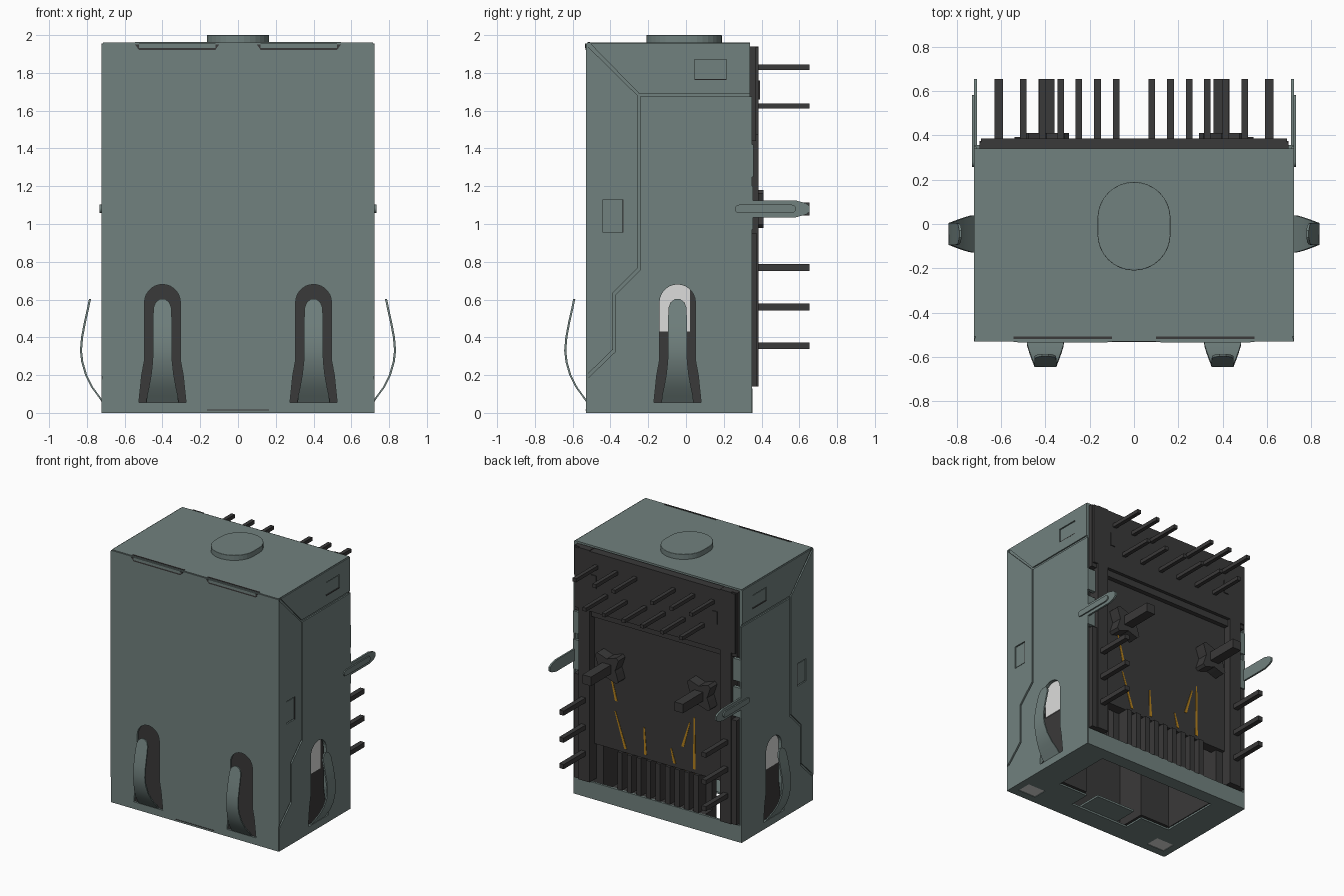
import bpy, bmesh, math
from mathutils import Vector

if "Cube" in bpy.data.objects:
    bpy.data.objects.remove(bpy.data.objects["Cube"], do_unlink=True)


def material(name, rgb):
    m = bpy.data.materials.new(name)
    m.use_nodes = True
    m.diffuse_color = (*rgb, 1)
    m.node_tree.nodes["Principled BSDF"].inputs["Base Color"].default_value = (*rgb, 1)
    return m


STEEL = material("grey green steel", (0.165, 0.22, 0.21))
BLACK = material("black plastic", (0.042, 0.041, 0.041))
GOLD = material("gold contact", (0.46, 0.22, 0.012))
LIGHT = material("pale lamp plastic", (0.72, 0.72, 0.71))


def finish(bm, name, mat, smooth=False):
    bmesh.ops.recalc_face_normals(bm, faces=bm.faces)
    me = bpy.data.meshes.new(name)
    bm.to_mesh(me)
    bm.free()
    me.materials.append(mat)
    ob = bpy.data.objects.new(name, me)
    bpy.context.collection.objects.link(ob)
    if smooth:
        bpy.context.view_layer.objects.active = ob
        bpy.ops.object.select_all(action='DESELECT')
        ob.select_set(True)
        bpy.ops.object.shade_smooth_by_angle(angle=math.radians(35))
    return ob


def box(name, mat, x, y, z):
    bm = bmesh.new()
    bmesh.ops.create_cube(bm, size=1)
    for v in bm.verts:
        v.co = Vector([(a + b) / 2 + c * (b - a) for (a, b), c in zip((x, y, z), v.co)])
    return finish(bm, name, mat)


def plate(name, mat, axis, lo, hi, outline, holes=(), smooth=False):
    """Extrude a 2D outline with holes along an axis (0=x, 1=y, 2=z)."""
    bm = bmesh.new()
    for loop in (outline, *holes):
        vs = []
        for p in loop:
            c = list(p)
            c.insert(axis, lo)
            vs.append(bm.verts.new(c))
        for i, v in enumerate(vs):
            bm.edges.new((v, vs[(i + 1) % len(vs)]))
    n = [0, 0, 0]
    n[axis] = 1
    bmesh.ops.triangle_fill(bm, use_beauty=True, edges=bm.edges[:], normal=n)
    new = bmesh.ops.extrude_face_region(bm, geom=bm.faces[:])["geom"]
    bmesh.ops.translate(bm, vec=Vector(n) * (hi - lo),
                        verts=[g for g in new if isinstance(g, bmesh.types.BMVert)])
    return finish(bm, name, mat, smooth)


def rect(a0, a1, b0, b1):
    return [(a0, b0), (a1, b0), (a1, b1), (a0, b1)]


def stadium(cu, cv, r, half, n=12):
    """Capsule with its long direction along v."""
    return [(cu + r * math.cos(t), cv + (half if k < n + 1 else -half) + r * math.sin(t))
            for k in range(2 * n + 2)
            for t in [math.pi * (k if k <= n else k - 1) / n]]


def slot(c):
    """Arched spring window flaring at the foot."""
    arc = [(c + .095 * math.cos(math.pi * i / 14), .585 + .095 * math.sin(math.pi * i / 14))
           for i in range(15)]
    return [(c - .125, .055), (c + .125, .055), (c + .11, .2), (c + .095, .28),
            *arc, (c - .095, .28), (c - .11, .2)]


def finger(name, place):
    """Curved spring finger; place(out, across, z) maps it to the shell face."""
    path = [(-.006, .05, .085), (.022, .09, .082), (.055, .135, .072), (.088, .2, .06),
            (.108, .27, .052), (.115, .33, .05), (.109, .4, .05), (.094, .48, .05),
            (.077, .555, .048), (.071, .585, .037), (.067, .602, .015)]
    bm = bmesh.new()
    rows = [[bm.verts.new(place(o - d, w * s, z)) for d, s in ((0, -1), (0, 1), (.011, 1), (.011, -1))]
            for o, z, w in path]
    for a, b in zip(rows, rows[1:]):
        for i in range(4):
            bm.faces.new((a[i], a[(i + 1) % 4], b[(i + 1) % 4], b[i]))
    bm.faces.new(rows[0])
    bm.faces.new(rows[-1])
    finish(bm, name, STEEL, True)


# --- Shell: front, top and floor sheets
plate("shell_front", STEEL, 1, -.53, -.515, rect(-.72, .72, 0, 1.955), [slot(-.4), slot(.4)])
plate("shell_top", STEEL, 2, 1.945, 1.96, rect(-.715, .715, -.525, .34))
opening = [(-.5, .25), (-.5, -.22), (-.25, -.22), (-.25, -.38), (.25, -.38), (.25, -.22),
           (.5, -.22), (.5, .25)]
lamp_holes = [rect(s * .59 - .075, s * .59 + .075, -.47, -.36) for s in (-1, 1)]
plate("shell_floor", STEEL, 2, 0, .014, rect(-.715, .715, -.525, .35), [opening, *lamp_holes])
box("shell_back_lip", STEEL, (-.715, .715), (.335, .352), (0, .13))
box("floor_tongue", STEEL, (-.165, .165), (-.5, -.2), (.015, .03))
box("front_foot_seam", BLACK, (-.165, .165), (-.532, -.529), (.012, .018))

# --- Rounded button on top
bump = plate("top_button", STEEL, 2, 1.955, 2.0, stadium(0, -.01, .165, .035, 16))
bev = bump.modifiers.new("round", 'BEVEL')
bev.width, bev.segments, bev.limit_method, bev.angle_limit = .014, 3, 'ANGLE', math.radians(50)

# --- Folded tabs along the top front edge
for s in (-1, 1):
    a, b = sorted((s * .1, s * .545))
    plate("fold_slit", BLACK, 1, -.533, -.529, [(a + .02, 1.922), (b - .02, 1.922), (b, 1.95), (a, 1.95)])
    box("fold_slit_top", BLACK, (a, b), (-.52, -.507), (1.959, 1.963))
    box("fold_tab", STEEL, (a + .02, b - .02), (-.534, -.515), (1.933, 1.955))

# --- Side walls: inner sheet and three folded outer panels with seams
g = .006
seam = [(.35, 1.68), (-.25, 1.68), (-.25, .76), (-.38, .63), (-.38, .33), (-.525, .19)]
top_flap = [(-.525 + 3 * g, 1.955), (-.25, 1.68 + 2 * g), (.34, 1.68 + 2 * g), (.34, 1.955)]
wing = [(-.53, 1.95), (-.25 - g, 1.68), (-.25 - g, .76 + g), (-.38 - g, .63 + g),
        (-.38 - g, .33 + g), (-.53, .19 + g)]
main = [(.35, 1.68 - g), (-.25 + g, 1.68 - g), (-.25 + g, .76 - g), (-.38 + g, .63 - g),
        (-.38 + g, .33 - g), (-.525, .19 - 2 * g), (-.525, 0), (.35, 0)]
latches = [(.045, .215, 1.765, 1.87), (-.44, -.335, .955, 1.13)]
for s in (-1, 1):
    def sx(a, b):
        return tuple(sorted((s * a, s * b)))
    inner, outer = sx(.698, .713), sx(.711, .723)
    plate("side_sheet", STEEL, 0, *inner, rect(-.52, .34, .005, 1.95), [slot(-.045)])
    plate("side_top_flap", STEEL, 0, *outer, top_flap, [rect(*latches[0])])
    plate("side_wing", STEEL, 0, *outer, wing, [rect(*latches[1])])
    plate("side_main_panel", STEEL, 0, *outer, main, [slot(-.045)])
    # latch tabs with a dark slit on one edge
    for y0, y1, z0, z1 in latches:
        box("latch_tab", STEEL, sx(.71, .719), (y0 + .006, y1 - .006), (z0 + .006, z1 - .006))
    box("latch_slit", BLACK, sx(.711, .7235), (.045, .215), (1.762, 1.768))
    box("latch_slit", BLACK, sx(.711, .7235), (-.337, -.331), (.955, 1.13))
    # spring fingers
    finger("side_spring", lambda o, w, z: (s * (.722 + o), -.045 + w, z))
    finger("front_spring", lambda o, w, z: (s * .4 + w, -.53 - o, z))
    # grounding pin with embossed rib
    plate("ground_pin", STEEL, 0, *sx(.708, .722),
          [(.26, 1.035), (.58, 1.035), (.635, 1.05), (.655, 1.065), (.655, 1.095),
           (.635, 1.11), (.58, 1.125), (.26, 1.125)])
    plate("ground_pin_rib", STEEL, 0, *sx(.715, .732),
          [(v, u) for u, v in stadium(1.08, .42, .022, .14, 6)], smooth=True)
    box("ground_pin_root", STEEL, sx(.655, .722), (.33, .356), (.97, 1.2))
    box("back_clip", STEEL, sx(.655, .722), (.33, .357), (1.25, 1.42))

    # --- Housing sides
    box("housing_rail", BLACK, sx(.56, .655), (.1, .385), (.14, 1.94))
    box("housing_rail_step", BLACK, sx(.65, .698), (.1, .37), (1.44, 1.94))
    box("housing_rail_foot", BLACK, sx(.65, .698), (.1, .375), (.14, .95))
    box("housing_side_wall", BLACK, sx(.5, .69), (-.35, .3), (.02, 1.1))
    box("side_lamp", LIGHT, sx(.66, .697), (-.14, .02), (.43, .72))
    box("corner_lamp", LIGHT, sx(.515, .665), (-.47, -.36), (.004, .3))
    box("housing_corner", BLACK, sx(.25, .69), (-.51, -.22), (.03, 1.1))
    # lamp pins
    for z in (.355, .56, .77):
        box("lamp_pin", BLACK, sx(.592, .63), (.3, .655), (z - .018, z + .018))
    # locating post: prong on a concave four-point foot
    star = []
    for k in range(4):
        t = math.pi / 2 * k + math.pi / 4
        for d, r in ((-.1, .13), (.1, .13), (.5, .085), (.785, .072), (1.07, .085)):
            star.append((s * .395 + r * math.cos(t + d), 1.08 + r * math.sin(t + d)))
    plate("post_foot", BLACK, 1, .3, .41, star)
    box("post_prong", BLACK, (s * .395 - .037, s * .395 + .037), (.3, .655), (1.045, 1.115))
    # two staggered rows of signal pins
    for z, xs in ((1.83, (.165, .33, .5)), (1.625, (.08, .25, .415))):
        for x in xs:
            box("signal_pin", BLACK, (s * x - .015, s * x + .015), (.35, .655), (z - .014, z + .014))
    box("block_notch", BLACK, sx(.5, .54), (.38, .392), (1.66, 1.76))

# --- Housing core
box("housing_front_wall", BLACK, (-.69, .69), (-.513, -.45), (.04, 1.94))
box("housing_core", BLACK, (-.69, .69), (-.5, .3), (1.05, 1.94))
box("housing_top_block", BLACK, (-.69, .69), (.2, .385), (1.47, 1.935))
box("housing_ridge", BLACK, (-.56, .56), (.25, .36), (1.42, 1.475))
box("housing_back_plate", BLACK, (-.57, .57), (.25, .325), (.42, 1.45))
box("comb_back", BLACK, (-.4, .4), (.2, .25), (.05, .45))
box("comb_base", BLACK, (-.4, .4), (.2, .34), (.05, .13))

# --- Contact comb: bars between gold contacts, with traces running up the plate
pitch = .082
for i in range(9):
    x = (i - 4) * pitch
    box("comb_bar", BLACK, (x - .02, x + .02), (.24, .345), (.1, .42))
for i in range(8):
    x = (i - 3.5) * pitch
    box("contact", GOLD, (x - .014, x + .014), (.24, .285), (.1, .41))
for x0, x1, z0, z1 in ((.29, .38, .45, .72), (.37, .42, .8, 1.0), (.12, .13, .45, .66),
                       (-.13, -.1, .45, .56), (-.2, -.26, .6, .8), (-.3, -.3, .45, .85)):
    plate("contact_trace", GOLD, 1, .322, .328,
          [(x0 - .011, z0), (x0 + .011, z0), (x1 + .005, z1), (x1 - .005, z1)])
